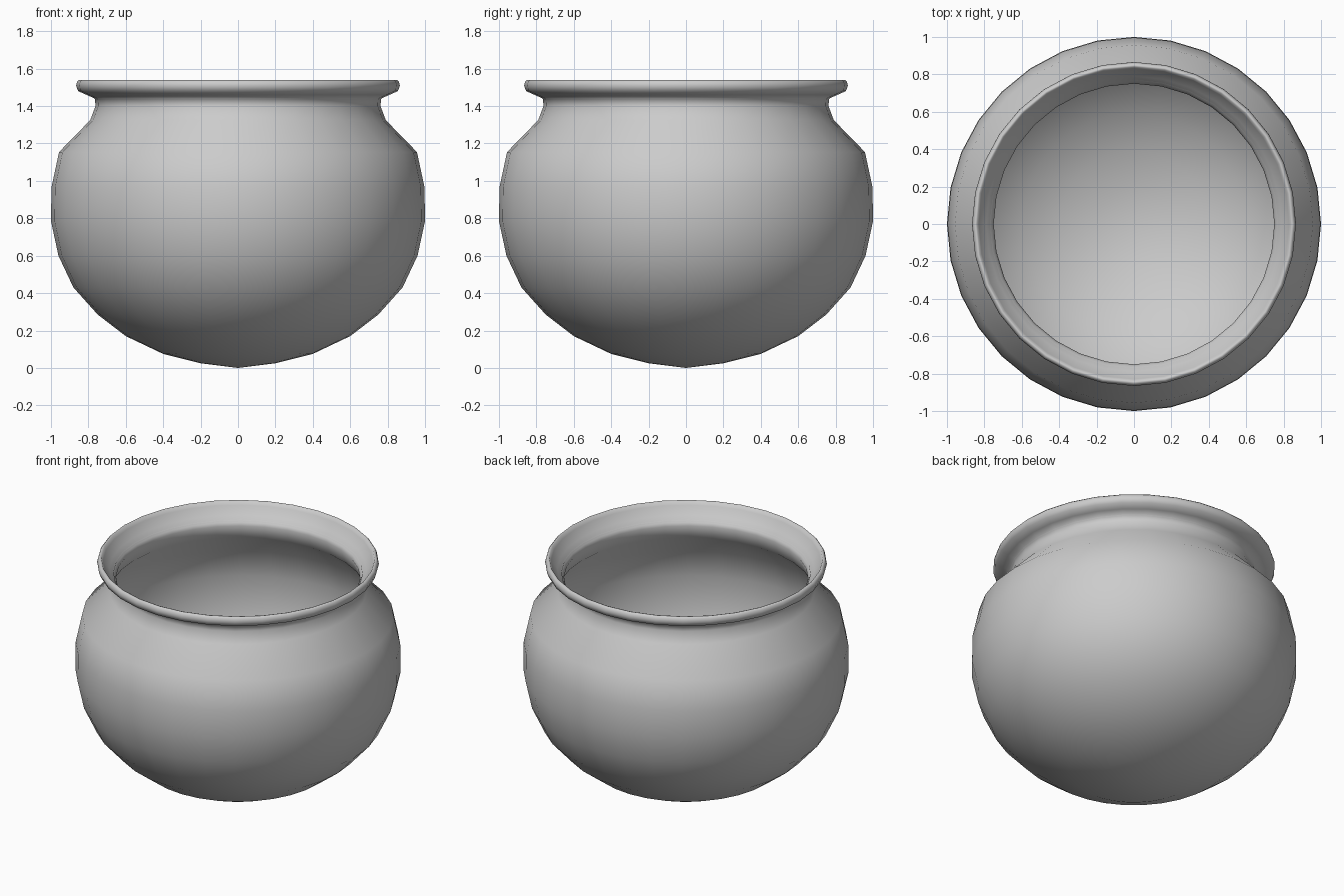
import bpy, bmesh
from math import pi, cos, sin

if "Cube" in bpy.data.objects:
    bpy.data.objects.remove(bpy.data.objects["Cube"])

SIDES = 32
WALL = 0.012

# outer wall from base centre up to the neck (radius, height)
body = [(0, 0), (0.2, 0.025), (0.4, 0.075), (0.6, 0.17), (0.75, 0.285),
        (0.88, 0.43), (0.96, 0.6), (1.0, 0.785), (0.997, 0.967),
        (0.957, 1.154), (0.79, 1.325)]
# neck, rolled lip and inside of the flare
rim = [(0.762, 1.40), (0.765, 1.44), (0.81, 1.46), (0.855, 1.48), (0.866, 1.51),
       (0.86, 1.53), (0.85, 1.54), (0.84, 1.538), (0.83, 1.515),
       (0.80, 1.475), (0.765, 1.44), (0.75, 1.41)]


# inner wall: the outer wall shifted along its normal
def inset(points):
    out = [(0, points[0][1] + WALL)]
    for i in range(1, len(points)):
        a, b = points[i - 1], points[min(i + 1, len(points) - 1)]
        dx, dz = b[0] - a[0], b[1] - a[1]
        n = (dx * dx + dz * dz) ** 0.5
        out.append((points[i][0] - dz / n * WALL, points[i][1] + dx / n * WALL))
    return out


# keep the flare's inside clear of the neck's outside
rim[-2] = (0.76, 1.43)
rim[-3] = (0.79, 1.465)
profile = body + rim + inset(body)[::-1]


def lathe(name, points):
    bm = bmesh.new()
    rings = []
    for r, z in points:
        if r == 0:
            rings.append([bm.verts.new((0, 0, z))] * SIDES)
        else:
            rings.append([bm.verts.new((r * cos(2 * pi * k / SIDES),
                                        r * sin(2 * pi * k / SIDES), z))
                          for k in range(SIDES)])
    for lo, hi in zip(rings, rings[1:]):
        for k in range(SIDES):
            j = (k + 1) % SIDES
            quad = list(dict.fromkeys((lo[k], lo[j], hi[j], hi[k])))
            bm.faces.new(quad).smooth = True
    bmesh.ops.recalc_face_normals(bm, faces=bm.faces)
    mesh = bpy.data.meshes.new(name)
    bm.to_mesh(mesh)
    bm.free()
    obj = bpy.data.objects.new(name, mesh)
    bpy.context.collection.objects.link(obj)
    return obj


# round pot with flared lip
lathe("pot", profile)
